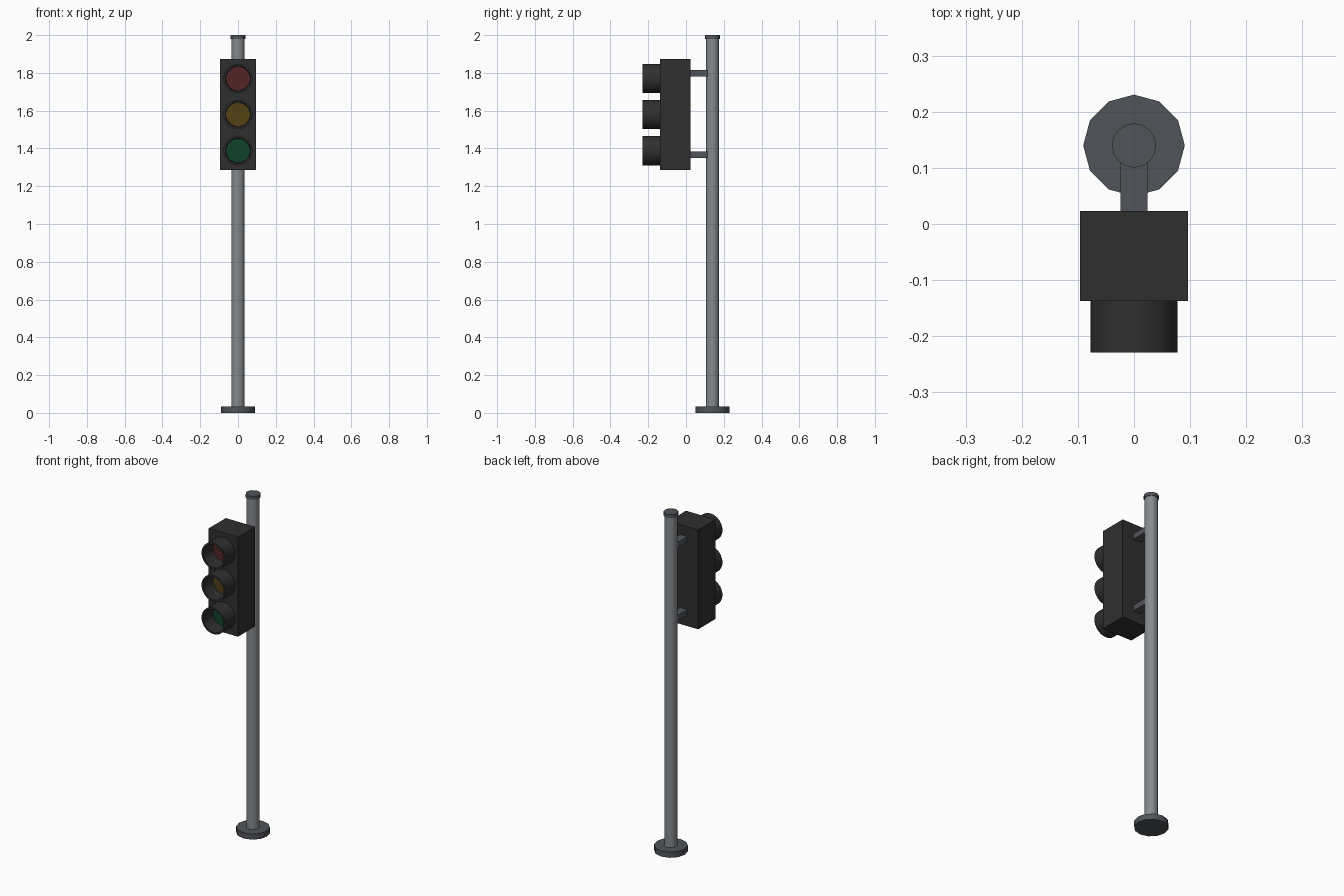
import bpy, bmesh, math
from mathutils import Matrix

if "Cube" in bpy.data.objects:
    bpy.data.objects.remove(bpy.data.objects["Cube"])


def srgb(r, g, b):
    lin = lambda c: c / 12.92 if c <= 0.04045 else ((c + 0.055) / 1.055) ** 2.4
    return (lin(r / 255), lin(g / 255), lin(b / 255), 1)


def material(name, *rgb):
    m = bpy.data.materials.new(name)
    m.diffuse_color = srgb(*rgb)
    m.use_nodes = True
    m.node_tree.nodes["Principled BSDF"].inputs["Base Color"].default_value = m.diffuse_color
    return m


POLE = material("pole_grey", 134, 138, 142)
METAL = material("dark_metal", 80, 83, 89)
BLACK = material("housing_black", 47, 47, 47)
LENSES = [("red", material("lens_red", 84, 36, 36), 1.77),
          ("amber", material("lens_amber", 82, 65, 18), 1.58),
          ("green", material("lens_green", 15, 66, 42), 1.388)]
POLE_Y = 0.14


def finish(name, bm, mat, smooth=False):
    bmesh.ops.recalc_face_normals(bm, faces=bm.faces[:])
    me = bpy.data.meshes.new(name)
    bm.to_mesh(me)
    bm.free()
    me.materials.append(mat)
    ob = bpy.data.objects.new(name, me)
    bpy.context.collection.objects.link(ob)
    if smooth:
        bpy.ops.object.select_all(action='DESELECT')
        ob.select_set(True)
        bpy.context.view_layer.objects.active = ob
        bpy.ops.object.shade_smooth_by_angle(angle=math.radians(35))
    return ob


def box(name, x, y, z, mat):
    bm = bmesh.new()
    bmesh.ops.create_cube(bm, size=1)
    for v in bm.verts:
        for i, (lo, hi) in enumerate((x, y, z)):
            v.co[i] = hi if v.co[i] > 0 else lo
    return finish(name, bm, mat)


def cylinder(name, r, z0, z1, sides, mat):
    bm = bmesh.new()
    bmesh.ops.create_cone(bm, cap_ends=True, segments=sides, radius1=r, radius2=r,
                          depth=z1 - z0,
                          matrix=Matrix.Translation((0, POLE_Y, (z0 + z1) / 2)))
    # put a vertex on the +x axis
    v = max(bm.verts, key=lambda p: p.co.x).co
    turn = -math.atan2(v.y - POLE_Y, v.x)
    bmesh.ops.rotate(bm, cent=(0, POLE_Y, 0), verts=bm.verts[:],
                     matrix=Matrix.Rotation(turn, 3, 'Z'))
    return finish(name, bm, mat, True)


def lathe_y(name, profile, z, mat, sides=32):
    """Revolve (radius, y) points around a front-to-back axis at height z."""
    bm = bmesh.new()
    rings = []
    for r, y in profile:
        rings.append([bm.verts.new((r * math.cos(a), y, z + r * math.sin(a)))
                      for a in (2 * math.pi * k / sides for k in range(sides))])
    for i in range(len(rings)):
        a, b = rings[i], rings[(i + 1) % len(rings)]
        for k in range(sides):
            n = (k + 1) % sides
            bm.faces.new((a[k], a[n], b[n], b[k]))
    return finish(name, bm, mat, True)


# post, foot and cap
cylinder("base_plate", 0.0905, 0, 0.034, 12, METAL)
cylinder("pole", 0.0345, 0.01, 1.99, 24, POLE)
cylinder("pole_cap", 0.0395, 1.98, 2.0, 16, METAL)

# signal housing and the brackets holding it
box("housing", (-0.096, 0.096), (-0.137, 0.023), (1.286, 1.873), BLACK)
for label, z in (("upper", 1.797), ("lower", 1.366)):
    box(label + "_bracket", (-0.024, 0.024), (0.015, 0.115), (z - 0.017, z + 0.017), METAL)

# three hooded lenses
for label, mat, z in LENSES:
    lathe_y(label + "_visor", [(0.0775, -0.13), (0.0775, -0.229),
                               (0.067, -0.229), (0.063, -0.13)], z, BLACK)
    bm = bmesh.new()
    bmesh.ops.create_cone(bm, cap_ends=True, segments=32, radius1=0.0645, radius2=0.0645,
                          depth=0.008,
                          matrix=Matrix.Translation((0, -0.138, z)) @ Matrix.Rotation(math.pi / 2, 4, 'X'))
    finish(label + "_lens", bm, mat, True)
